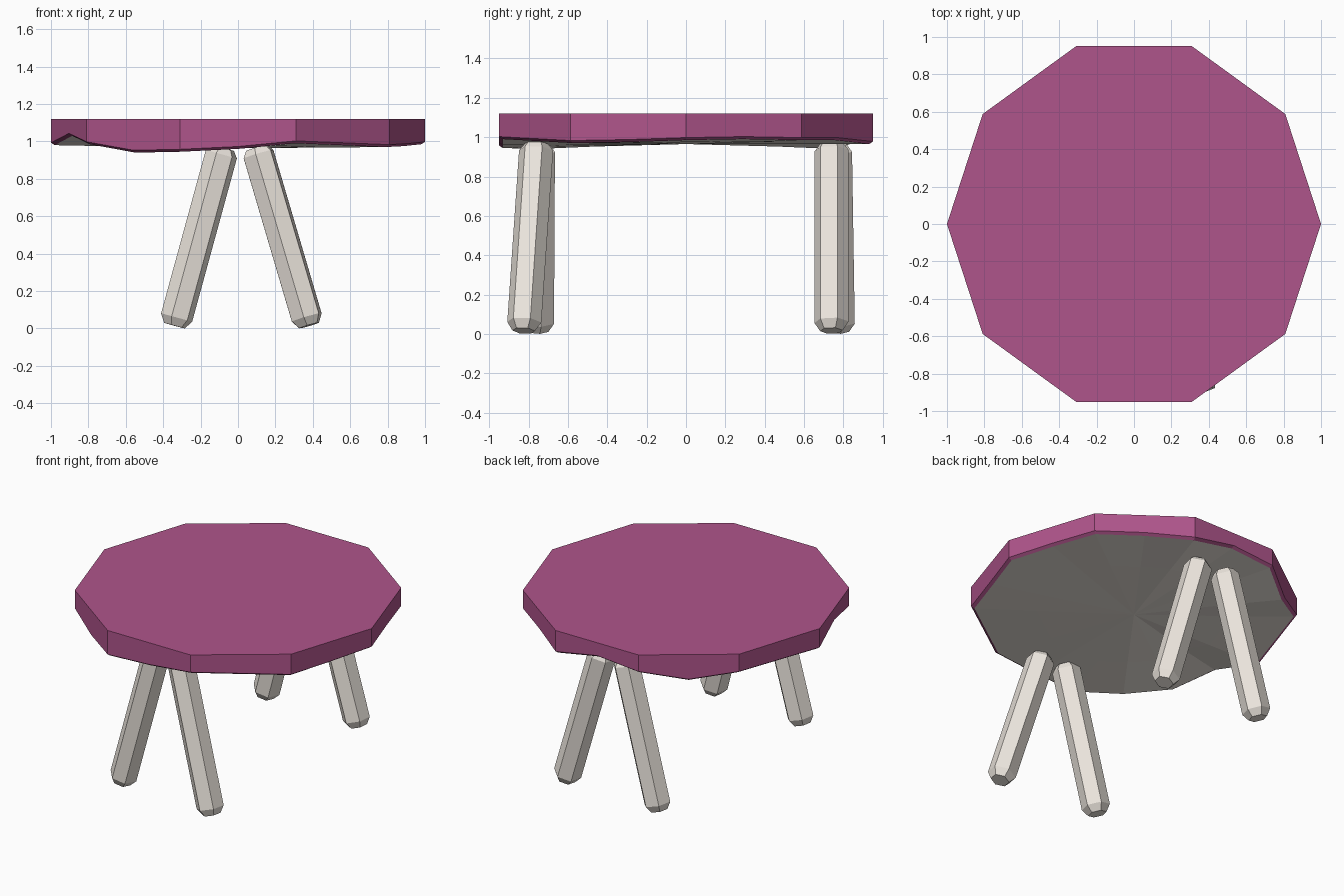
import bpy, bmesh
from math import cos, sin, radians
from mathutils import Vector

if "Cube" in bpy.data.objects:
    bpy.data.objects.remove(bpy.data.objects["Cube"])


def material(name, rgb):
    m = bpy.data.materials.new(name)
    m.diffuse_color = (*rgb, 1)
    m.use_nodes = True
    m.node_tree.nodes["Principled BSDF"].inputs["Base Color"].default_value = m.diffuse_color
    return m


def make_object(name, bm, mats):
    bmesh.ops.recalc_face_normals(bm, faces=bm.faces)
    mesh = bpy.data.meshes.new(name)
    bm.to_mesh(mesh)
    bm.free()
    for m in mats:
        mesh.materials.append(m)
    obj = bpy.data.objects.new(name, mesh)
    bpy.context.collection.objects.link(obj)
    return obj


def bridge(bm, a, b, mat=0):
    n = len(a)
    for i in range(n):
        f = bm.faces.new((a[i], a[(i + 1) % n], b[(i + 1) % n], b[i]))
        f.material_index = mat


pink = material("pink_paint", (0.43, 0.09, 0.26))
pale = material("pale_wood", (0.84, 0.79, 0.73))

# Tabletop: decagon with a wavy lower rim; two points per side
TOP = 1.12
WAVE = [.985, .99, .985, .985, .965, 1.02, .995, .94, .99, .985,
        .98, 1.03, .985, .94, .945, .96, .99, .98, .97, .975]
corners = [Vector((cos(radians(36 * i)), sin(radians(36 * i)), 0)) for i in range(10)]
outline = []
for i, c in enumerate(corners):
    outline += [c, (c + corners[(i + 1) % 10]) / 2]

bm = bmesh.new()


def ring(scale, heights):
    return [bm.verts.new((p.x * scale, p.y * scale, z)) for p, z in zip(outline, heights)]


top = ring(1, [TOP] * 20)
rim = ring(1, [z + .013 for z in WAVE])
lip = ring(.98, WAVE)
inner = ring(.6, [.5 * z + .5 * .965 for z in WAVE])
bm.faces.new(top)
bridge(bm, top, rim)
bridge(bm, rim, lip)
# Pale underside
bridge(bm, lip, inner, 1)
centre = bm.verts.new((0, 0, .965))
for i in range(20):
    f = bm.faces.new((inner[i], inner[(i + 1) % 20], centre))
    f.material_index = 1
make_object("tabletop", bm, [pink, pale])


# Splayed six-sided leg with chamfered ends
def leg(name, foot, head, twist, radius=.088):
    foot, head = Vector(foot), Vector(head)
    axis = head - foot
    length = axis.length
    rot = Vector((0, 0, 1)).rotation_difference(axis)
    bm = bmesh.new()
    rings = []
    for d, r in ((0, .058), (.045, radius), (length - .035, radius), (length, .062)):
        rings.append([bm.verts.new(foot + rot @ Vector((
            r * cos(radians(60 * k + twist)), r * sin(radians(60 * k + twist)), d)))
            for k in range(6)])
    for a, b in zip(rings, rings[1:]):
        bridge(bm, a, b)
    bm.faces.new(rings[0])
    bm.faces.new(rings[-1])
    make_object(name, bm, [pale])


leg("front_right_leg", (.38, -.825, .016), (.10, -.76, .965), 20)
leg("front_left_leg", (-.34, -.755, .015), (-.08, -.75, .965), 12)
leg("back_right_leg", (.38, .74, .016), (.10, .74, .965), 20)
leg("back_left_leg", (-.34, .775, .015), (-.08, .76, .965), 12)
